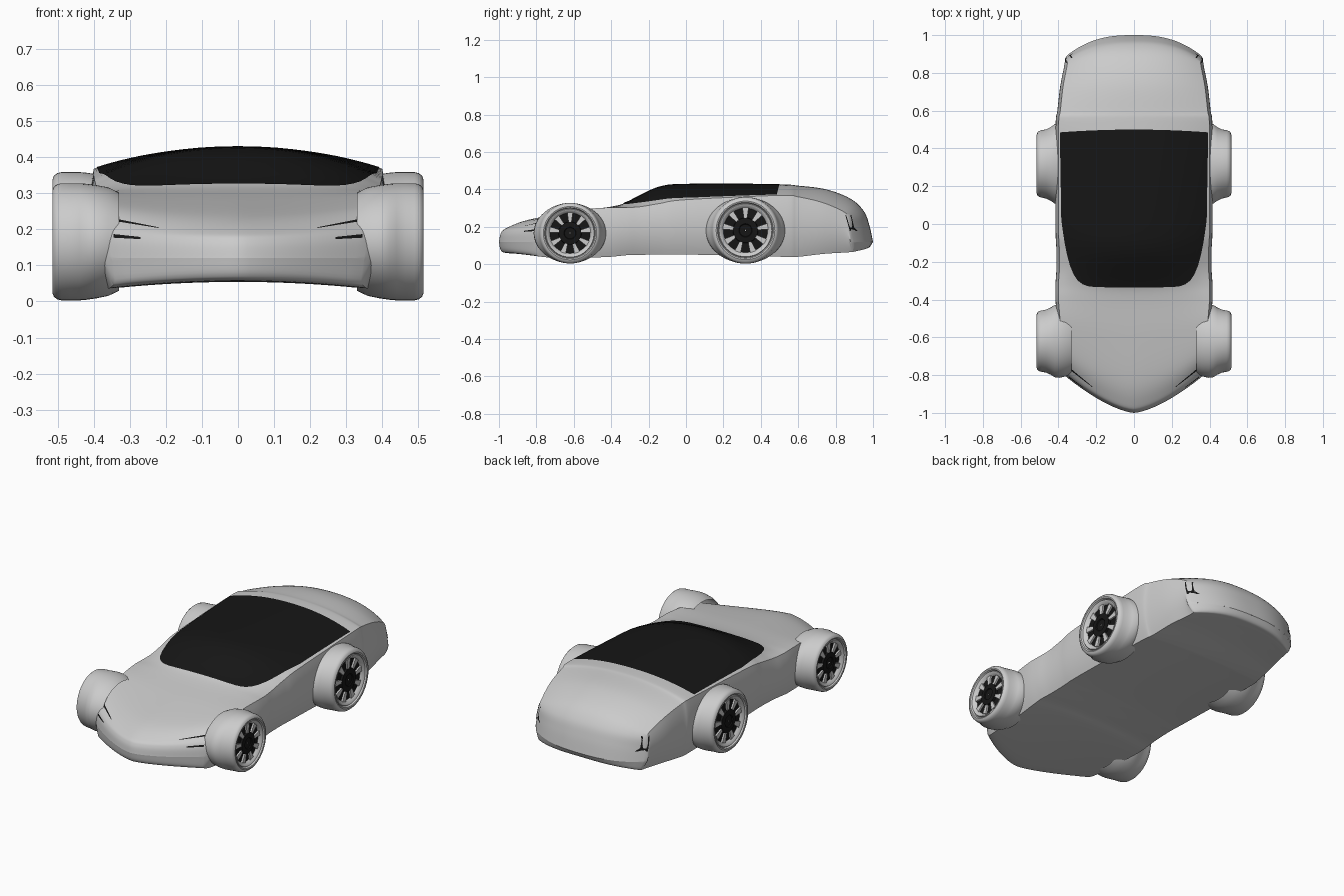
import bpy, bmesh
from math import sin, cos, pi
from mathutils import Vector
from mathutils.bvhtree import BVHTree

if "Cube" in bpy.data.objects:
    bpy.data.objects.remove(bpy.data.objects["Cube"])

black = bpy.data.materials.new("black")
black.diffuse_color = (0.008, 0.008, 0.008, 1)
black.use_nodes = True
black.node_tree.nodes["Principled BSDF"].inputs["Base Color"].default_value = black.diffuse_color


def make(name, verts, faces, mat=None, mirror=False):
    bm = bmesh.new()
    vs = [bm.verts.new(v) for v in verts]
    for f in faces:
        bm.faces.new([vs[i] for i in f])
    bmesh.ops.remove_doubles(bm, verts=bm.verts, dist=0.0002)
    bmesh.ops.recalc_face_normals(bm, faces=bm.faces)
    me = bpy.data.meshes.new(name)
    bm.to_mesh(me)
    bm.free()
    ob = bpy.data.objects.new(name, me)
    bpy.context.collection.objects.link(ob)
    if mat:
        me.materials.append(mat)
    bpy.ops.object.select_all(action='DESELECT')
    ob.select_set(True)
    bpy.context.view_layer.objects.active = ob
    bpy.ops.object.shade_smooth_by_angle(angle=0.6)
    if mirror:
        ob.modifiers.new("mirror", 'MIRROR')
    return ob


def grid_faces(rows, cols, wrap=False):
    n = cols if wrap else cols - 1
    return [(r * cols + c, r * cols + (c + 1) % cols,
             (r + 1) * cols + (c + 1) % cols, (r + 1) * cols + c)
            for r in range(rows - 1) for c in range(n)]


def spline(pts, steps):
    out = []
    for i in range(len(pts) - 1):
        a, b, c, d = [pts[min(max(i + k, 0), len(pts) - 1)] for k in (-1, 0, 1, 2)]
        for s in range(steps):
            t = s / steps
            out.append([q + t * ((r - p) / 2 + t * ((2 * p - 5 * q + 4 * r - e) / 2
                        + t * (3 * q - p - 3 * r + e) / 2))
                        for p, q, r, e in zip(a, b, c, d)])
    return out + [list(pts[-1])]


# Body sections: y, floor z, shoulder width, shoulder z, centre top z, bow in plan
sections = [
    (-1.00, .12, .35, .12, .12, .20),
    (-.99, .075, .36, .175, .165, .20),
    (-.96, .06, .37, .215, .193, .20),
    (-.84, .055, .38, .265, .238, .16),
    (-.60, .055, .39, .295, .28, .07),
    (-.40, .06, .40, .303, .308, 0),
    (-.32, .068, .40, .303, .33, 0),
    (-.24, .07, .395, .308, .37, 0),
    (-.14, .072, .395, .325, .413, 0),
    (.00, .072, .40, .345, .427, 0),
    (.50, .06, .40, .368, .426, 0),
    (.60, .06, .39, .36, .42, 0),
    (.75, .075, .375, .33, .40, -.02),
    (.88, .082, .355, .285, .35, -.05),
    (.95, .085, .35, .25, .285, -.09),
    (.98, .09, .35, .19, .21, -.11),
    (1.00, .12, .35, .12, .12, -.12)]
rows = spline(sections, 6)
NB, NS, NT = 10, 12, 14


def half_ring(y, zb, we, ze, zt, bow):
    closed = min(1, (zt - zb) / .08)
    wl, wm = we - .018 * closed, we + .015 * closed
    z0, zm = zb - .02 * closed, zb + .45 * (ze - zb)
    pts = [(wl * i / NB, zb - .02 * closed * (i / NB) ** 2) for i in range(NB)]
    for i in range(NS):
        t = i / NS
        l0, l1, l2 = (1 - t) * (1 - 2 * t), 4 * t * (1 - t), t * (2 * t - 1)
        pts.append((wl * l0 + wm * l1 + we * l2, z0 * l0 + zm * l1 + ze * l2))
    for i in range(NT + 1):
        f = 1 - i / NT
        pts.append((we * f, zt - (zt - ze) * f ** 2.2))
    p = 1.5 if bow > 0 else 2.6
    return [(x, y + bow * (abs(x) / .37) ** p, z) for x, z in pts]


verts = []
for r in rows:
    h = half_ring(*r)
    ring = h + [(-x, y, z) for x, y, z in h[-2:0:-1]]
    verts += ring
body = make("body", verts, grid_faces(len(rows), len(ring), True))
bm = bmesh.new()
bm.from_mesh(body.data)
skin = BVHTree.FromBMesh(bm)
bm.free()


# Lays points on the body surface along a direction
def project(points, direction, lift=.003):
    d = Vector(direction)
    out = []
    for p in points:
        hit = skin.ray_cast(Vector(p) - d * 2, d)
        out.append((hit[0] if hit[0] else Vector(p)) - d * lift)
    return out


# Wraparound glass canopy
pts, N, M = [], 32, 28
for i in range(N + 1):
    s = sin((i / N - .5) * pi)
    for j in range(M + 1):
        y0 = -.335 + .36 * abs(s) ** 9
        y = y0 + (.50 - .015 * s * s - y0) * j / M
        pts.append((.385 * s * (1 + .02 * j / M), y, 0))
make("glass_canopy", project(pts, (0, 0, -1)), grid_faces(N + 1, M + 1), black)


# Thin dark strip between two (u, v) points, thick along v
def strip(name, a, b, width, place, direction, n=8):
    pts = []
    for i in range(n + 1):
        t = i / n
        u, v, w = [p + (q - p) * t for p, q in ((a[0], b[0]), (a[1], b[1]), width)]
        pts += [place(u, v - w), place(u, v + w)]
    make(name, project(pts, direction), grid_faces(n + 1, 2), black, mirror=True)


def front(u, v):
    return (u, 0, v)


def side(u, v):
    return (0, v, u)


strip("upper_headlight", (.22, .205), (.36, .23), (.001, .004), front, (0, 1, 0))
strip("lower_headlight", (.27, .176), (.345, .182), (.003, .005), front, (0, 1, 0))
strip("tail_lamp", (.262, .868), (.185, .888), (.016, .014), side, (-1, 0, 0))
strip("tail_lamp_foot", (.195, .89), (.178, .896), (.012, .022), side, (-1, 0, 0))

# Fender and wheel: x, radius factor along y, radius factor along z
profile = [(.33, 1.08, .84), (.36, 1.15, .93), (.395, 1.2, .97), (.42, 1.18, .99),
           (.44, 1.1, 1), (.465, 1.03, 1), (.49, 1, 1), (.503, .98, .98),
           (.511, .94, .94), (.515, .88, .88), (.513, .84, .84), (.503, .81, .81),
           (.508, .79, .79), (.506, .75, .75), (.492, .68, .68), (.488, .66, .66)]


def revolve(name, cy, cz, R, prof, n, mat=None):
    v = [(x, cy + R * fy * cos(2 * pi * k / n), cz + R * fz * sin(2 * pi * k / n))
         for x, fy, fz in prof for k in range(n)]
    make(name, v, grid_faces(len(prof), n, True), mat, mirror=True)


for label, cy, cz, R in (("front", -.62, .166, .162), ("rear", .318, .181, .178)):
    revolve(label + "_fender_wheel", cy, cz, R, profile, 64)
    # Dark rim disc with a raised hub
    dark = [(x, r, r) for x, r in ((.489, .68), (.489, .38), (.501, .37),
                                   (.503, .2), (.498, .18), (.498, .02))]
    revolve(label + "_wheel_disc", cy, cz, R, dark, 48, black)
    # Spokes
    v, f = [], []
    for k in range(9):
        a = 2 * pi * k / 9 + pi / 2
        base = len(v)
        for x in (.488, .499):
            for rad, half in ((.34, .045), (.68, .095)):
                for s in (-1, 1):
                    v.append((x, cy + R * (rad * cos(a) - s * half * sin(a)),
                              cz + R * (rad * sin(a) + s * half * cos(a))))
        f += [tuple(base + i for i in q) for q in
              ((4, 5, 7, 6), (0, 1, 5, 4), (2, 3, 7, 6), (0, 2, 6, 4), (1, 3, 7, 5))]
    make(label + "_spokes", v, f, mirror=True)
